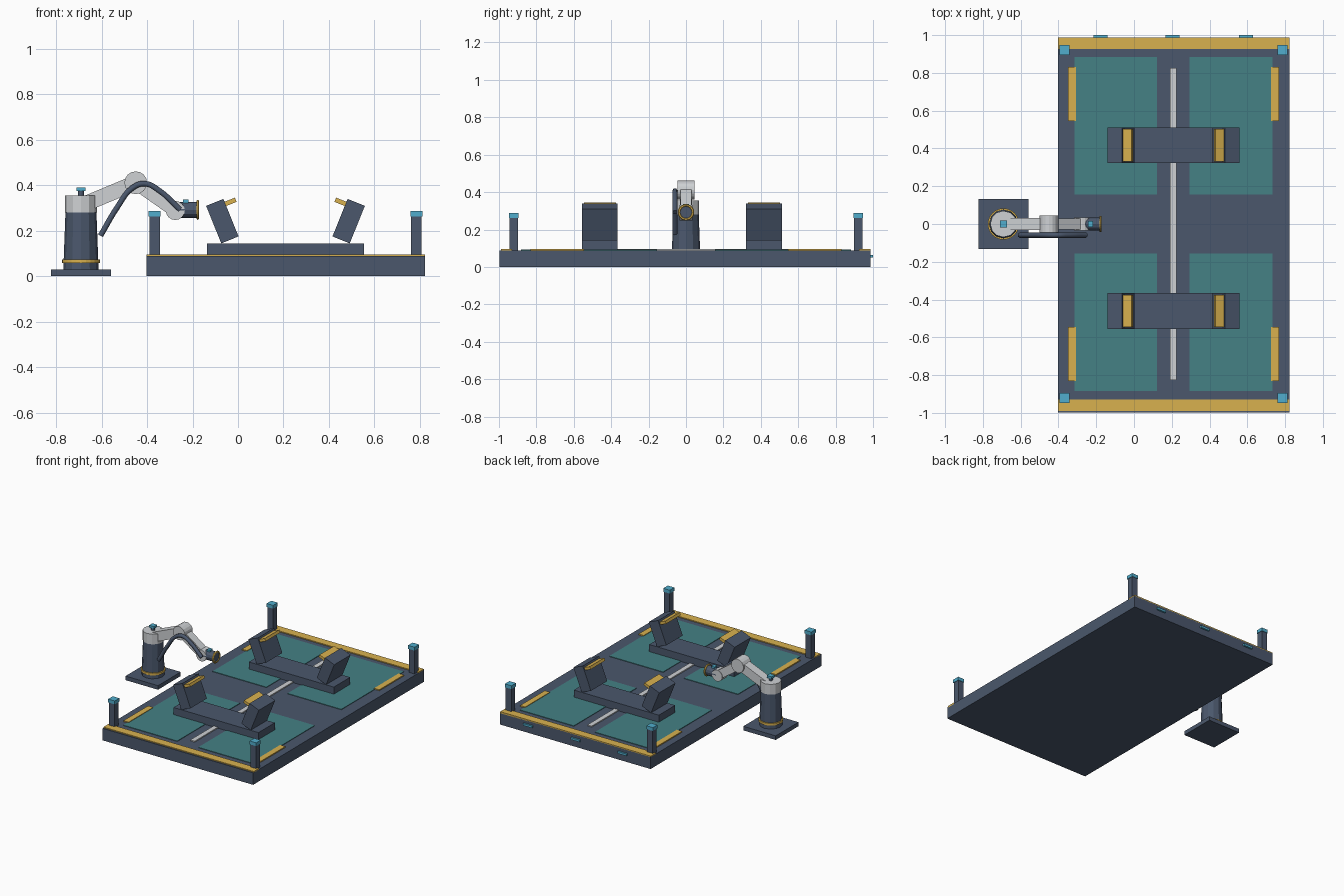
import bpy
from math import atan2, hypot, pi, radians, cos, sin
from mathutils import Vector

if "Cube" in bpy.data.objects:
    bpy.data.objects.remove(bpy.data.objects["Cube"])


def material(name, rgb):
    m = bpy.data.materials.new(name)
    m.diffuse_color = [(c / 255) ** 2.2 for c in rgb] + [1]
    m.use_nodes = True
    m.node_tree.nodes["Principled BSDF"].inputs["Base Color"].default_value = m.diffuse_color
    return m


DARK = material("slate", (76, 88, 108))
LIGHT = material("pale_grey", (205, 208, 211))
YELLOW = material("amber", (216, 176, 80))
TEAL = material("teal", (70, 128, 132))
BLUE = material("sky_blue", (82, 172, 204))


def finish(name, mat):
    o = bpy.context.object
    o.name = name
    o.data.materials.append(mat)
    return o


def block(name, mat, x0, x1, y0, y1, z0, z1, tilt=0):
    bpy.ops.mesh.primitive_cube_add(size=1, location=((x0 + x1) / 2, (y0 + y1) / 2, (z0 + z1) / 2),
                                    rotation=(0, tilt, 0))
    o = finish(name, mat)
    o.scale = (x1 - x0, y1 - y0, z1 - z0)
    return o


def drum(name, mat, a, b, r0, r1=None, sides=12):
    a, b = Vector(a), Vector(b)
    d = b - a
    bpy.ops.mesh.primitive_cone_add(vertices=sides, radius1=r0, radius2=r0 if r1 is None else r1,
                                    depth=d.length, location=(a + b) / 2,
                                    rotation=d.to_track_quat('Z', 'Y').to_euler())
    return finish(name, mat)


def link(name, mat, a, b, width, thick):
    # rectangular arm between two (x, z) joints
    length = hypot(b[0] - a[0], b[1] - a[1])
    cx, cz = (a[0] + b[0]) / 2, (a[1] + b[1]) / 2
    return block(name, mat, cx - length / 2, cx + length / 2, -width / 2, width / 2,
                 cz - thick / 2, cz + thick / 2, -atan2(b[1] - a[1], b[0] - a[0]))


# Platform and its floor markings
MID, TOP = 0.209, 0.088
block("platform", DARK, -0.403, 0.822, -0.998, 0.987, 0, TOP)
block("centre_line", LIGHT, 0.19, 0.225, -0.825, 0.825, TOP - 0.01, 0.096)
block("front_edge_strip", YELLOW, -0.403, 0.822, -0.99, -0.929, TOP - 0.005, 0.095)
block("back_edge_strip", YELLOW, -0.403, 0.822, 0.926, 0.987, TOP - 0.005, 0.095)
for sx in (-1, 1):
    for sy in (-1, 1):
        def at(name, mat, cx, cy, w, d, z0, z1):
            x, y = MID + sx * cx, sy * cy
            block(name, mat, x - w / 2, x + w / 2, y - d / 2, y + d / 2, z0, z1)
        at("floor_panel", TEAL, 0.305, 0.519, 0.438, 0.728, TOP - 0.01, 0.092)
        at("side_strip", YELLOW, 0.538, 0.689, 0.042, 0.286, TOP - 0.01, 0.096)
        at("corner_post", DARK, 0.576, 0.921, 0.046, 0.046, TOP - 0.01, 0.264)
        at("post_lamp", BLUE, 0.576, 0.921, 0.053, 0.053, 0.262, 0.287)
for x in (-0.178, 0.204, 0.592):
    block("back_marker", BLUE, x - 0.037, x + 0.037, 0.98, 1.0, 0.05, 0.065)

# Two cradles with tilted cheeks and pads
TILT = radians(22)
for y in (-0.46, 0.417):
    block("cradle_base", DARK, MID - 0.346, MID + 0.346, y - 0.095, y + 0.095, TOP - 0.01, 0.144)
    for s in (-1, 1):
        cx, cz = MID + s * 0.278, 0.242
        block("cradle_cheek", DARK, cx - 0.041, cx + 0.041, y - 0.095, y + 0.095,
              cz - 0.089, cz + 0.089, s * TILT)
        px, pz = MID + s * 0.247, 0.325
        block("cradle_pad", YELLOW, px - 0.03, px + 0.03, y - 0.085, y + 0.085,
              pz - 0.01, pz + 0.01, s * TILT)

# Robot pedestal
RX = -0.691
block("robot_foot", DARK, RX - 0.132, RX + 0.132, -0.132, 0.132, 0, 0.03)
drum("robot_column", DARK, (RX, 0, 0.02), (RX, 0, 0.285), 0.078, 0.068)
drum("column_ring", YELLOW, (RX, 0, 0.058), (RX, 0, 0.074), 0.083, sides=24)
drum("shoulder", LIGHT, (RX, 0, 0.28), (RX, 0, 0.355), 0.07)
drum("beacon_stem", DARK, (RX, 0, 0.35), (RX, 0, 0.378), 0.013)
block("beacon", BLUE, RX - 0.019, RX + 0.019, -0.019, 0.019, 0.374, 0.391)

# Robot arm
ELBOW, WRIST = (-0.45, 0.411), (-0.276, 0.289)
link("upper_arm", LIGHT, (-0.68, 0.315), ELBOW, 0.066, 0.068)
link("forearm", LIGHT, ELBOW, WRIST, 0.06, 0.06)
drum("elbow_joint", LIGHT, (ELBOW[0], -0.045, ELBOW[1]), (ELBOW[0], 0.045, ELBOW[1]), 0.05, sides=16)
drum("wrist_joint", LIGHT, (WRIST[0], -0.034, WRIST[1]), (WRIST[0], 0.034, WRIST[1]), 0.042, sides=16)
drum("wrist", DARK, (-0.27, 0, 0.292), (-0.175, 0, 0.292), 0.035)
bpy.ops.mesh.primitive_torus_add(major_segments=24, minor_segments=6, major_radius=0.037,
                                 minor_radius=0.007, location=(-0.177, 0, 0.292), rotation=(0, pi / 2, 0))
finish("tool_ring", YELLOW)
block("wrist_lamp", BLUE, -0.243, -0.217, -0.015, 0.015, 0.32, 0.337)

# Cable looping beside the arm
curve = bpy.data.curves.new("cable", 'CURVE')
curve.dimensions = '3D'
curve.bevel_depth = 0.014
curve.bevel_resolution = 1
curve.resolution_u = 5
curve.use_fill_caps = True
path = [(-0.605, 0.178), (-0.53, 0.305), (-0.465, 0.388), (-0.41, 0.407), (-0.345, 0.375), (-0.254, 0.292)]
spline = curve.splines.new('BEZIER')
spline.bezier_points.add(len(path) - 1)
for p, (x, z) in zip(spline.bezier_points, path):
    p.co = (x, -0.059, z)
    p.handle_left_type = p.handle_right_type = 'AUTO'
curve.materials.append(DARK)
bpy.context.collection.objects.link(bpy.data.objects.new("cable", curve))
